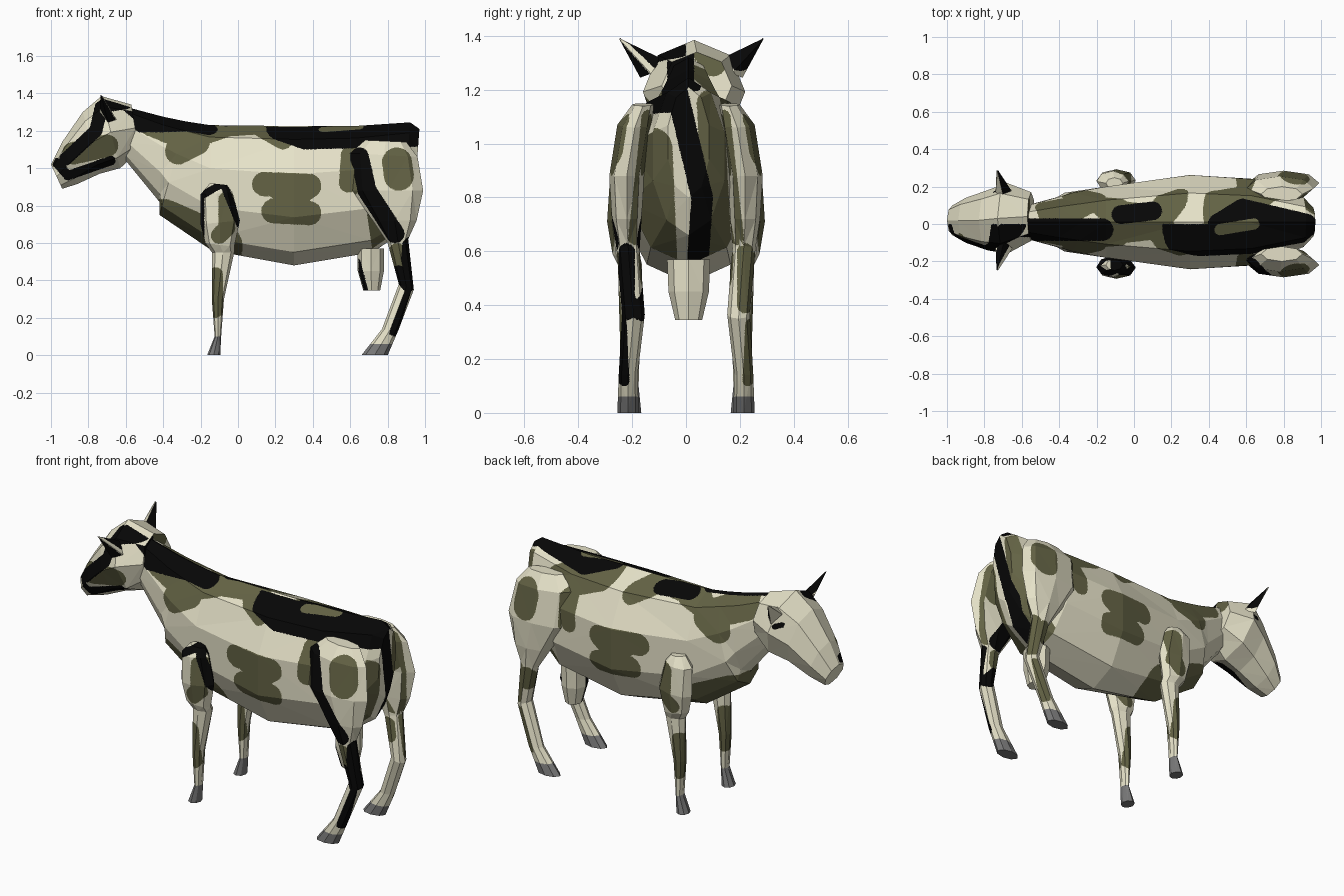
import bpy, bmesh, math
from mathutils import Vector

CREAM, OLIVE, BLACK, HOOF = range(4)
MATS = []
for name, col in (("cream hide", (0.79, 0.76, 0.58)), ("olive patch", (0.125, 0.123, 0.058)),
                  ("black patch", (0.002, 0.002, 0.002)), ("grey hoof", (0.19, 0.19, 0.19))):
    m = bpy.data.materials.new(name)
    m.diffuse_color = (*col, 1)
    MATS.append(m)


def near(p, pts, radius):
    """True within radius of a polyline."""
    for a, b in zip(pts, pts[1:]):
        a, b = Vector(a), Vector(b)
        t = max(0, min(1, (p - a).dot(b - a) / (b - a).length_squared))
        if (a + (b - a) * t - p).length < radius:
            return True
    return False


def colour_at(p, n, spots, hoof):
    """Rounded patches, seen from a side, the top or the rear; later ones win."""
    if p.z < hoof:
        return HOOF
    col = CREAM
    for c, where, radius, pts in spots:
        ok, uv = {"both": (True, p.xz), "right": (p.y < 0, p.xz), "left": (p.y > 0, p.xz),
                  "top": (n.z > 0.3, p.xy), "rear": (n.x > 0.3, p.yz)}[where]
        if ok and near(uv, pts, radius):
            col = c
    return col


def loft(name, rings, spots, y=0.0, sides=8, flip=1, hoof=-1, tilt=0):
    """Rings: x, z of one rim, x, z of the opposite rim, half width, optional side shift."""
    bm = bmesh.new()
    loops = []
    for k, (xa, za, xb, zb, w, *shift) in enumerate(rings):
        loop = []
        yc = y + sum(shift)
        for i in range(sides):
            a = 2 * math.pi * i / sides
            c, s = math.cos(a), math.sin(a)
            loop.append(bm.verts.new(((xa + xb) / 2 + (xa - xb) / 2 * c, flip * (yc + w * s),
                                      (za + zb) / 2 + (za - zb) / 2 * c + (0 if k else tilt) * s)))
        loops.append(loop)
    for a, b in zip(loops, loops[1:]):
        for i in range(sides):
            j = (i + 1) % sides
            bm.faces.new((a[i], a[j], b[j], b[i]))
    bm.faces.new(loops[0])
    bm.faces.new(loops[-1])
    bmesh.ops.triangulate(bm, faces=bm.faces[:])
    bmesh.ops.recalc_face_normals(bm, faces=bm.faces[:])
    # cut facets finely only along the patch borders
    for step in range(9):
        cut = []
        for e in bm.edges:
            if step < 4:
                if e.calc_length() > 0.04:
                    cut.append(e)
            elif e.calc_length() > 0.008:
                n = e.link_faces[0].normal
                u, v = (colour_at(q.co, n, spots, hoof) for q in e.verts)
                if u != v:
                    cut.append(e)
        if cut:
            bmesh.ops.subdivide_edges(bm, edges=cut, cuts=1)
            bmesh.ops.triangulate(bm, faces=bm.faces[:])
            bm.normal_update()
    for f in bm.faces:
        f.material_index = colour_at(f.calc_center_median(), f.normal, spots, hoof)
    me = bpy.data.meshes.new(name)
    bm.to_mesh(me)
    bm.free()
    for m in MATS:
        me.materials.append(m)
    bpy.context.collection.objects.link(bpy.data.objects.new(name, me))


# body and neck
loft("body", [
    (-0.57, 1.32, -0.60, 1.04, 0.09), (-0.40, 1.275, -0.42, 0.82, 0.14),
    (-0.28, 1.25, -0.42, 0.75, 0.165), (-0.15, 1.23, -0.14, 0.56, 0.20),
    (0.30, 1.225, 0.30, 0.48, 0.265), (0.62, 1.225, 0.72, 0.55, 0.24),
    (0.92, 1.245, 0.88, 0.66, 0.14), (0.97, 1.21, 0.94, 0.80, 0.08)],
    [(OLIVE, "both", 0.065, [(0.14, 0.915), (0.38, 0.905), (0.19, 0.77), (0.38, 0.76)]),
     (OLIVE, "both", 0.125, [(-0.40, 0.71), (-0.10, 0.58)]),
     (OLIVE, "both", 0.07, [(-0.46, 1.24), (-0.22, 1.14), (-0.32, 1.09)]),
     (OLIVE, "both", 0.05, [(-0.22, 1.16), (-0.05, 1.22), (0.10, 1.23), (0.24, 1.15)]),
     (OLIVE, "left", 0.08, [(0.45, 1.20), (0.72, 1.10)]),
     (OLIVE, "both", 0.05, [(0.59, 0.92), (0.60, 1.07)]),
     (BLACK, "right", 0.07, [(0.22, 1.22), (0.36, 1.17), (0.95, 1.185)]),
     (BLACK, "top", 0.06, [(-0.65, -0.03), (-0.17, -0.03)]),
     (BLACK, "top", 0.05, [(-0.07, 0.05), (0.10, 0.07)]),
     (BLACK, "top", 0.055, [(0.45, 0.0), (0.58, 0.08), (0.92, 0.0)]),
     (OLIVE, "top", 0.03, [(0.46, -0.03), (0.64, 0.0)]),
     (OLIVE, "rear", 0.08, [(-0.13, 0.98), (-0.11, 0.50)]),
     (OLIVE, "rear", 0.05, [(0.09, 1.15), (0.12, 0.60)]),
     (BLACK, "rear", 0.04, [(-0.04, 1.22), (0.06, 0.80), (0.04, 0.50)])],
    y=0.01, sides=10)

# head
loft("head", [
    (-0.57, 1.34, -0.53, 1.09, 0.13, 0.02), (-0.73, 1.385, -0.63, 1.0, 0.19, 0.01),
    (-0.83, 1.30, -0.74, 0.97, 0.16), (-0.94, 1.14, -0.86, 0.915, 0.12),
    (-1.0, 1.02, -0.94, 0.89, 0.08)],
    [(OLIVE, "right", 0.06, [(-0.88, 1.08), (-0.70, 1.12)]),
     (BLACK, "right", 0.035, [(-0.60, 1.35), (-0.73, 1.33), (-0.76, 1.20), (-0.92, 1.05)]),
     (BLACK, "right", 0.025, [(-0.97, 1.03), (-0.91, 0.96), (-0.68, 1.04)]),
     (OLIVE, "rear", 0.05, [(0.07, 1.35), (0.10, 1.30)]),
     (BLACK, "rear", 0.05, [(-0.02, 1.40), (-0.02, 1.20)]),
     (BLACK, "left", 0.015, [(-0.74, 1.24), (-0.71, 1.23)])], y=0.02)

# udder
loft("udder", [
    (0.64, 0.57, 0.78, 0.57, 0.08), (0.64, 0.45, 0.78, 0.45, 0.075),
    (0.67, 0.345, 0.76, 0.345, 0.05)],
    [(BLACK, "right", 0.015, [(0.64, 0.50), (0.68, 0.35)])], y=0.01)

# paired ears and legs
for s, side in ((-1, "right"), (1, "left")):
    loft("ear_" + side, [(-0.74, 1.30, -0.65, 1.26, 0.04), (-0.735, 1.392, -0.725, 1.385, 0.003, 0.115)],
         [(BLACK, "right", 0.022, [(-0.75, 1.38), (-0.68, 1.26)]),
          (BLACK, "rear", 0.05, [(0.2, 1.32), (0.3, 1.4)])],
         y=0.15 + 0.02 * s, sides=4, flip=s, tilt=-0.035)
    loft("front_leg_" + side, [
        (-0.15, 0.92, -0.06, 0.91, 0.03, 0.01), (-0.20, 0.86, -0.03, 0.87, 0.055, 0.02),
        (-0.20, 0.70, 0.01, 0.72, 0.06, 0.025), (-0.175, 0.60, -0.02, 0.58, 0.05, 0.015),
        (-0.14, 0.55, -0.02, 0.55, 0.045), (-0.14, 0.30, -0.075, 0.30, 0.038),
        (-0.125, 0.10, -0.09, 0.10, 0.032), (-0.165, 0, -0.095, 0, 0.042)],
        [(OLIVE, "both", 0.045, [(-0.06, 0.83), (-0.06, 0.68), (-0.10, 0.64)]),
         (OLIVE, "both", 0.04, [(-0.12, 0.43), (-0.12, 0.24)]),
         (BLACK, "right", 0.02, [(-0.20, 0.62), (-0.20, 0.85), (-0.08, 0.92), (0.01, 0.70)])],
        y=0.208, flip=s, hoof=0.1)
    rear_mark = (BLACK, OLIVE)[s > 0]
    loft("hind_leg_" + side, [
        (0.68, 1.15, 0.90, 1.14, 0.04, -0.045), (0.60, 1.08, 0.96, 1.06, 0.065, -0.015),
        (0.61, 0.88, 0.99, 0.88, 0.065, 0.015), (0.72, 0.72, 0.955, 0.72, 0.055, 0.015),
        (0.80, 0.60, 0.91, 0.62, 0.043, 0.01), (0.86, 0.38, 0.94, 0.35, 0.042, -0.01),
        (0.77, 0.14, 0.86, 0.14, 0.035, 0.01), (0.66, 0, 0.80, 0, 0.04, 0.01)],
        [(OLIVE, "both", 0.08, [(0.86, 0.96), (0.85, 1.03)]),
         (OLIVE, "both", 0.05, [(0.60, 0.90), (0.60, 1.06)]),
         (OLIVE, "both", 0.04, [(0.85, 0.56), (0.86, 0.50)]),
         (OLIVE, "rear", 0.025, [(s * 0.14, 1.10), (s * 0.19, 0.65)]),
         (rear_mark, "rear", 0.03, [(s * 0.22, 0.60), (s * 0.22, 0.40)]),
         (rear_mark, "rear", 0.02, [(s * 0.24, 0.33), (s * 0.23, 0.12)]),
         (BLACK, "right", 0.05, [(0.65, 1.06), (0.69, 0.88), (0.84, 0.65)]),
         (BLACK, "right", 0.04, [(0.86, 0.44), (0.91, 0.38)])],
        y=0.205, flip=s, hoof=0.06)
